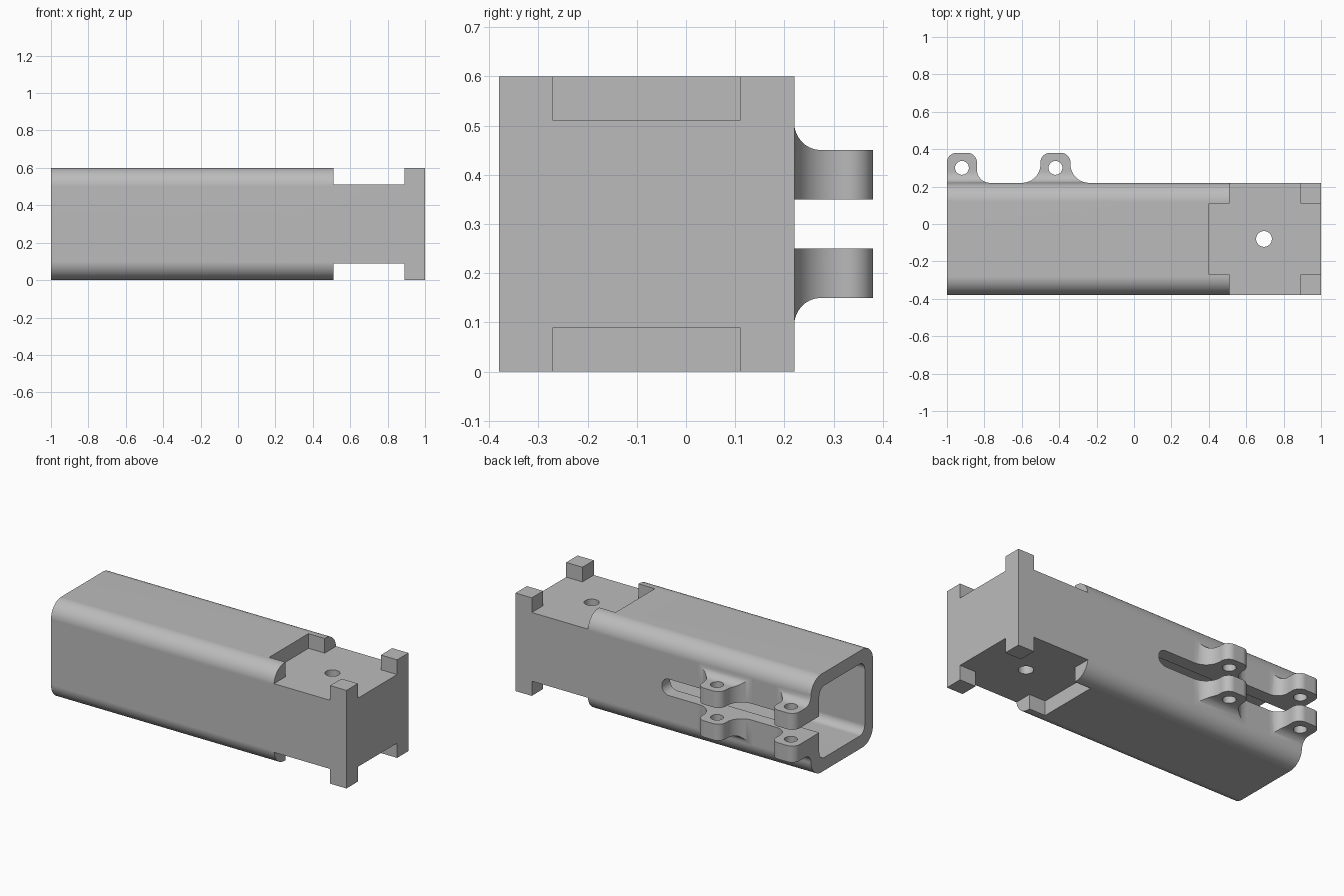
import bpy, bmesh
from math import sin, cos, pi, sqrt, radians
from mathutils import Matrix

cube = bpy.data.objects.get("Cube")
if cube:
    bpy.data.objects.remove(cube)

grey = bpy.data.materials.new("plain grey")
grey.use_nodes = True
COLOUR = (0.5, 0.5, 0.5, 1)
grey.diffuse_color = COLOUR
grey.node_tree.nodes["Principled BSDF"].inputs["Base Color"].default_value = COLOUR

BACK, FRONT, TOP = 0.22, -0.38, 0.6
CY, CZ = (BACK + FRONT) / 2, TOP / 2


def make(name, bm):
    bmesh.ops.recalc_face_normals(bm, faces=bm.faces)
    me = bpy.data.meshes.new(name)
    bm.to_mesh(me)
    bm.free()
    ob = bpy.data.objects.new(name, me)
    bpy.context.collection.objects.link(ob)
    me.materials.append(grey)
    return ob


def loft(name, rings):
    """Skin a list of equal-length point rings and cap both ends."""
    bm = bmesh.new()
    vs = [[bm.verts.new(p) for p in r] for r in rings]
    n = len(vs[0])
    for a, b in zip(vs, vs[1:]):
        for i in range(n):
            j = (i + 1) % n
            bm.faces.new((a[i], a[j], b[j], b[i]))
    bm.faces.new(vs[0])
    bm.faces.new(vs[-1])
    return make(name, bm)


def box(name, x0, x1, y0, y1, z0, z1):
    def ring(x):
        return [(x, y0, z0), (x, y1, z0), (x, y1, z1), (x, y0, z1)]
    return loft(name, [ring(x0), ring(x1)])


def rounded_bar(name, x0, x1, half, r, steps=12):
    """Bar along x with a rounded square section."""
    sec = []
    for q, (sy, sz) in enumerate([(1, 1), (-1, 1), (-1, -1), (1, -1)]):
        for k in range(steps + 1):
            a = (q + k / steps) * pi / 2
            sec.append((CY + sy * (half - r) + r * cos(a),
                        CZ + sz * (half - r) + r * sin(a)))
    return loft(name, [[(x, y, z) for y, z in sec] for x in (x0, x1)])


def cylinder(name, x, y, z, r, depth, axis="Z"):
    bm = bmesh.new()
    rot = Matrix.Rotation(pi / 2, 4, "X") if axis == "Y" else Matrix()
    bmesh.ops.create_cone(bm, cap_ends=True, segments=40, radius1=r, radius2=r,
                          depth=depth, matrix=Matrix.Translation((x, y, z)) @ rot)
    return make(name, bm)


def combine(ob, other, op="DIFFERENCE"):
    mod = ob.modifiers.new(op, "BOOLEAN")
    mod.operation, mod.object, mod.solver = op, other, "EXACT"
    bpy.context.view_layer.objects.active = ob
    bpy.ops.object.modifier_apply(modifier=mod.name)
    bpy.data.objects.remove(other)


def finish(ob):
    bpy.ops.object.select_all(action="DESELECT")
    ob.select_set(True)
    bpy.context.view_layer.objects.active = ob
    bpy.ops.object.shade_smooth_by_angle(angle=radians(30))
    mod = ob.modifiers.new("Weighted normals", "WEIGHTED_NORMAL")
    mod.keep_sharp = True


# Rounded housing with a square end block
body = rounded_bar("housing", -1, 0.51, 0.3, 0.1)
combine(body, box("end_block", 0.51, 1, FRONT, BACK, 0, TOP), "UNION")

# Recesses above and below, leaving four corner posts at the end
for z0, z1 in ((0.51, 0.8), (-0.2, 0.09)):
    combine(body, box("pocket_cutter", 0.4, 1.1, -0.27, 0.11, z0, z1))
    combine(body, box("band_cutter", 0.51, 0.89, -0.6, 0.5, z0, z1))
combine(body, cylinder("pin_hole_cutter", 0.695, CY, CZ, 0.042, 1))

# Hollow interior, open at the left-hand end, and the long slot in the back
combine(body, rounded_bar("cavity_cutter", -1.1, 0.3, 0.22, 0.05))
combine(body, box("slot_cutter", -1.1, -0.04, 0.05, 0.4, 0.25, 0.35))
combine(body, cylinder("slot_end_cutter", -0.04, 0.225, CZ, 0.05, 0.35, "Y"))
finish(body)


def flare(h, r):
    """Outward spread of a concave fillet at height h."""
    return r - sqrt(r * r - (r - h) ** 2) if h < r else 0


# Paired hinge lugs with filleted roots and rounded tips
ROOT, TIP, HEIGHT = 0.1, 0.05, 0.16
levels = [ROOT * (1 - cos(k * pi / 24)) for k in range(13)]
levels += [HEIGHT - TIP + TIP * sin(k * pi / 20) for k in range(11)]


def lug(name, x, left_r, right_r, side):
    rings = []
    for h in levels:
        d = max(0, h - HEIGHT + TIP)
        tip = TIP - sqrt(max(0, TIP * TIP - d * d))
        x0 = x - 0.08 + tip - (flare(h, left_r) if left_r else 0)
        x1 = x + 0.08 - tip + flare(h, right_r)
        z0, z1 = CZ + side * 0.05, CZ + side * (0.15 + flare(h, 0.055))
        y = BACK + h
        rings.append([(x0, y, z0), (x1, y, z0), (x1, y, z1), (x0, y, z1)])
    ob = loft(name, rings)
    combine(ob, cylinder("lug_hole_cutter", x, 0.3, CZ, 0.037, 1))
    finish(ob)


for side, label in ((1, "upper"), (-1, "lower")):
    lug(label + "_end_lug", -0.92, 0, 0.07, side)
    lug(label + "_middle_lug", -0.42, 0.1, 0.1, side)
